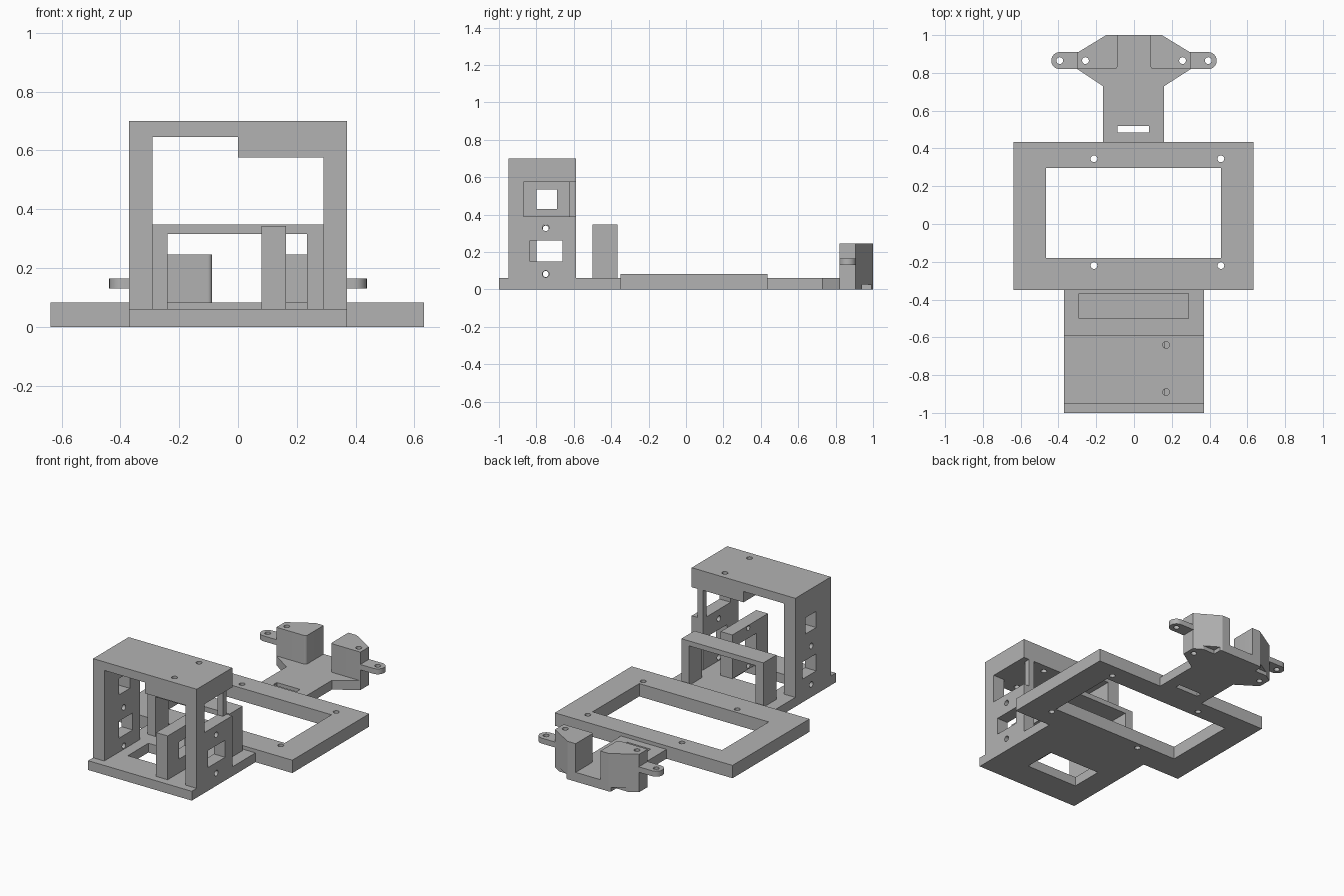
import bpy, bmesh, math
from mathutils import Vector

if "Cube" in bpy.data.objects:
    bpy.data.objects.remove(bpy.data.objects["Cube"])

grey = bpy.data.materials.new("plain_grey")
grey.diffuse_color = (0.45, 0.45, 0.45, 1)
grey.use_nodes = True
grey.node_tree.nodes["Principled BSDF"].inputs["Base Color"].default_value = grey.diffuse_color


def prism(name, pts, axis, lo, hi):
    """Extrude a 2D outline along an axis: x uses (y,z), y uses (x,z), z uses (x,y)."""
    place = {'x': lambda u, v, d: (d, u, v),
             'y': lambda u, v, d: (u, d, v),
             'z': lambda u, v, d: (u, v, d)}[axis]
    bm = bmesh.new()
    face = bm.faces.new([bm.verts.new(place(u, v, lo)) for u, v in pts])
    ext = bmesh.ops.extrude_face_region(bm, geom=[face])
    step = Vector(place(0, 0, hi - lo))
    bmesh.ops.translate(bm, vec=step, verts=[g for g in ext['geom'] if isinstance(g, bmesh.types.BMVert)])
    bmesh.ops.recalc_face_normals(bm, faces=bm.faces)
    me = bpy.data.meshes.new(name)
    bm.to_mesh(me)
    bm.free()
    me.materials.append(grey)
    ob = bpy.data.objects.new(name, me)
    bpy.context.collection.objects.link(ob)
    return ob


def rect(u0, u1, v0, v1):
    return [(u0, v0), (u1, v0), (u1, v1), (u0, v1)]


def arc(u, v, r, a0, a1, n):
    return [(u + r * math.cos(math.radians(a0 + (a1 - a0) * i / n)),
             v + r * math.sin(math.radians(a0 + (a1 - a0) * i / n))) for i in range(n + 1)]


def circle(u, v, r=0.018):
    return arc(u, v, r, 0, 360, 20)[:-1]


def cut(ob, pts, axis, lo, hi):
    cutter = prism("cutter", pts, axis, lo, hi)
    mod = ob.modifiers.new("cut", 'BOOLEAN')
    mod.operation, mod.solver, mod.object = 'DIFFERENCE', 'EXACT', cutter
    dg = bpy.context.evaluated_depsgraph_get()
    dg.update()
    me = bpy.data.meshes.new_from_object(ob.evaluated_get(dg))
    ob.modifiers.clear()
    ob.data = me
    bpy.data.objects.remove(cutter)


# front base plate with an opening in its floor
base = prism("base_plate", rect(-.37, .37, -1, -.35), 'z', 0, .06)
cut(base, rect(-.22, .15, -.81, -.6), 'z', -.1, .2)

# tall portal, thicker roof on the right half
portal = prism("tall_portal", [
    (-.37, .06), (-.29, .06), (-.29, .645), (0, .645), (0, .575), (.29, .575),
    (.29, .06), (.37, .06), (.37, .7), (-.37, .7)], 'y', -.95, -.587)
for y in (-.64, -.89):
    cut(portal, circle(.17, y), 'z', .5, .8)
for z in (.082, .33):
    cut(portal, circle(-.75, z), 'x', -.5, .5)
# left wall windows
cut(portal, rect(-.8, -.69, .43, .535), 'x', -.5, -.2)
cut(portal, rect(-.8, -.66, .15, .26), 'x', -.5, -.2)
# right wall windows, upper one with a recess open to the back
cut(portal, rect(-.87, -.625, .39, .574), 'x', .2, .5)
cut(portal, rect(-.87, -.5, .39, .574), 'x', .33, .5)
cut(portal, rect(-.835, -.66, .15, .26), 'x', .2, .5)

# inner mounting wall
inner = prism("inner_wall", rect(-.95, -.587, .06, .343), 'x', .08, .163)
cut(inner, rect(-.835, -.66, .15, .26), 'x', 0, .3)
for z in (.082, .325):
    cut(inner, circle(-.75, z, .016), 'x', 0, .3)

# low portal
prism("low_portal", [
    (-.295, .06), (-.24, .06), (-.24, .315), (.235, .315), (.235, .06),
    (.29, .06), (.29, .347), (-.295, .347)], 'y', -.5, -.367)

# middle frame
frame = prism("middle_frame", rect(-.637, .633, -.35, .435), 'z', 0, .083)
cut(frame, rect(-.465, .46, -.18, .297), 'z', -.1, .2)
for x in (-.212, .46):
    for y in (-.22, .345):
        cut(frame, circle(x, y), 'z', -.1, .2)

# rear neck widening into the mount floor
neck = prism("rear_neck", [
    (-.165, .435), (.16, .435), (.16, .73), (.3, .82), (.3, .907), (.147, 1),
    (-.147, 1), (-.3, .907), (-.3, .82), (-.165, .73)], 'z', 0, .06)
cut(neck, rect(-.087, .08, .485, .52), 'z', -.1, .2)

# rear blocks and ears, one on each side
for s, side in ((-1, "left"), (1, "right")):
    pts = [(.3, .82), (.3, .907), (.147, 1), (.088, 1)] + arc(.103, .835, .015, 180, 270, 5)
    block = prism(side + "_block", [(s * x, y) for x, y in pts], 'z', .06, .245)
    ear = prism(side + "_ear", [(s * x, y) for x, y in
                [(.29, .82)] + arc(.393, .865, .045, -90, 90, 12) + [(.29, .91)]], 'z', .13, .165)
    cut(ear, circle(s * .393, .865), 'z', 0, .3)
    for ob in (block, neck):
        cut(ob, circle(s * .257, .865), 'z', -.1, .4)
    # small notch under the slanted corner
    cut(neck, rect(*sorted((s * .16, s * .28)), .94, 1.1), 'z', -.1, .025)

# smooth only the round holes and corners
for ob in bpy.context.collection.objects:
    ob.select_set(True)
    bpy.context.view_layer.objects.active = ob
bpy.ops.object.shade_smooth_by_angle(angle=math.radians(30))
